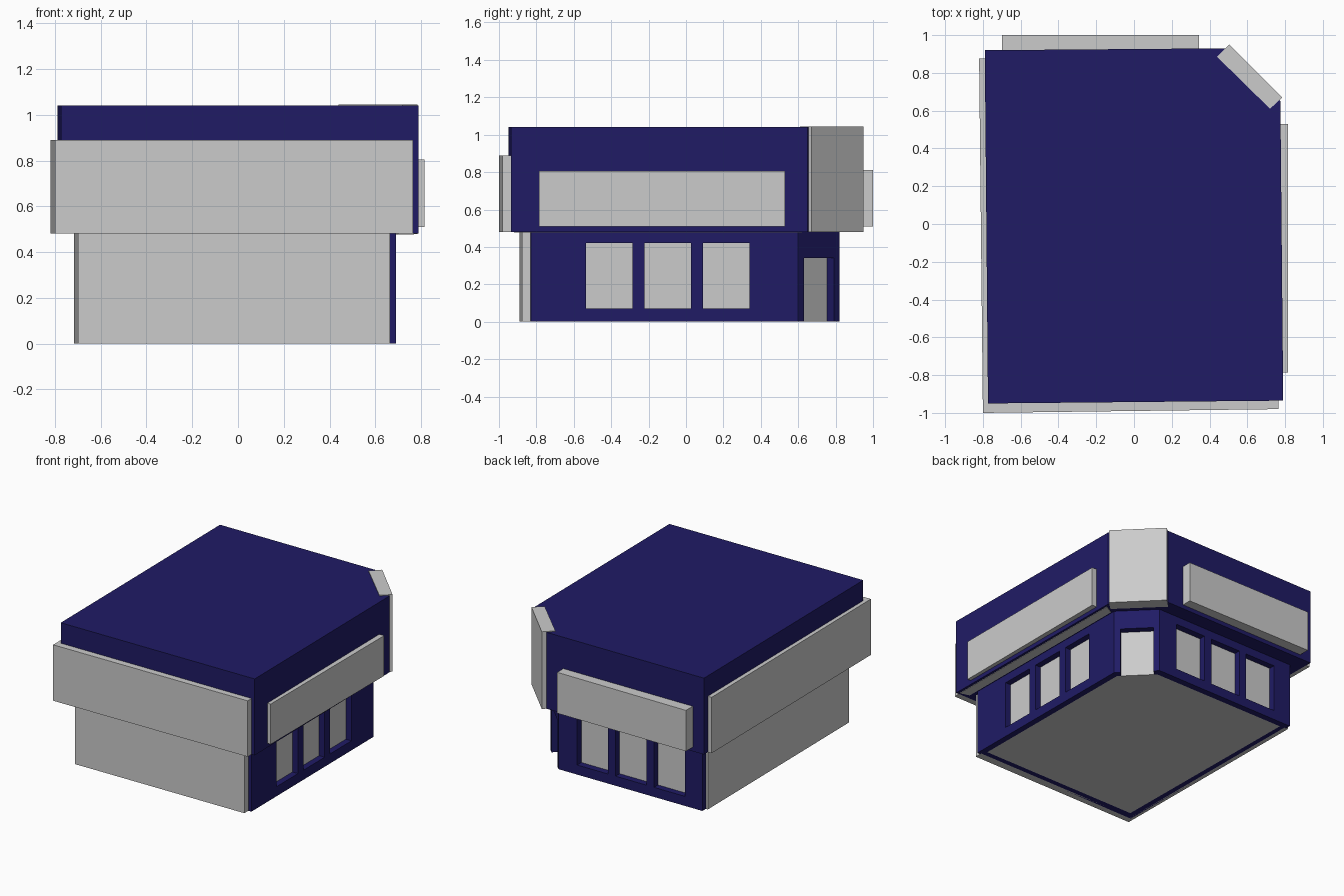
import bpy, bmesh

if "Cube" in bpy.data.objects:
    bpy.data.objects.remove(bpy.data.objects["Cube"])

navy = bpy.data.materials.new("navy")
navy.diffuse_color = (0.014, 0.011, 0.13, 1)
navy.use_nodes = True
navy.node_tree.nodes["Principled BSDF"].inputs["Base Color"].default_value = navy.diffuse_color


def prism(name, outline, z0, z1, mat=None):
    """Extrude a plan outline from z0 up to z1."""
    bm = bmesh.new()
    face = bm.faces.new([bm.verts.new((x, y, z0)) for x, y in outline])
    top = bmesh.ops.extrude_face_region(bm, geom=[face])["geom"]
    bmesh.ops.translate(bm, vec=(0, 0, z1 - z0),
                        verts=[g for g in top if isinstance(g, bmesh.types.BMVert)])
    bmesh.ops.recalc_face_normals(bm, faces=bm.faces)
    mesh = bpy.data.meshes.new(name)
    bm.to_mesh(mesh)
    bm.free()
    obj = bpy.data.objects.new(name, mesh)
    bpy.context.collection.objects.link(obj)
    if mat:
        mesh.materials.append(mat)
    return obj


def rect(x0, x1, y0, y1):
    return [(x0, y0), (x1, y0), (x1, y1), (x0, y1)]


# Ground storey: navy wall shell around a grey core that shows through the openings
lower_plan = [(-0.70, 0.81), (0.46, 0.82), (0.68, 0.60), (0.69, -0.83), (-0.68, -0.845)]
core_plan = [(-0.65, 0.765), (0.44, 0.77), (0.635, 0.575), (0.645, -0.78), (-0.63, -0.79)]
walls = prism("ground_floor_walls", lower_plan, 0, 0.48, navy)
prism("ground_floor_interior", core_plan, 0, 0.48)

# Openings: interior, corner door, three windows on the right and three on the back
cutters = [prism("interior_cutter", core_plan, -0.1, 0.6),
           prism("door_cutter", [(0.70, 0.68), (0.54, 0.84), (0.42, 0.72), (0.58, 0.56)],
                 -0.1, 0.34)]
for i in range(3):
    y = -0.535 + 0.3125 * i
    x = -0.56 + 0.31 * i
    cutters.append(prism("right_window_cutter", rect(0.55, 0.80, y, y + 0.25), 0.07, 0.42))
    cutters.append(prism("back_window_cutter", rect(x, x + 0.25, 0.70, 0.90), 0.07, 0.42))
for c in cutters:
    c.hide_render = True
    c.hide_set(True)
    mod = walls.modifiers.new(c.name, 'BOOLEAN')
    mod.operation = 'DIFFERENCE'
    mod.solver = 'EXACT'
    mod.object = c

# Overhanging upper storey
prism("upper_storey", [(-0.79, 0.92), (0.48, 0.93), (0.775, 0.65), (0.79, -0.935),
                       (-0.773, -0.95)], 0.48, 1.04, navy)
prism("right_soffit", [(0.70, -0.90), (0.77, -0.92), (0.76, 0.62), (0.69, 0.58)], 0.477, 0.49)

# Plain cladding on the front and left
prism("front_lower_cladding", [(-0.70, -0.89), (0.665, -0.877), (0.665, -0.82), (-0.70, -0.83)],
      0, 0.48)
prism("left_lower_cladding", [(-0.716, 0.77), (-0.70, -0.89), (-0.67, -0.89), (-0.685, 0.77)],
      0, 0.48)
prism("front_upper_cladding", [(-0.80, -1.0), (0.765, -0.98), (0.765, -0.93), (-0.80, -0.945)],
      0.48, 0.89)
prism("left_upper_cladding", [(-0.82, 0.875), (-0.80, -0.998), (-0.765, -0.998), (-0.78, 0.875)],
      0.48, 0.89)

# Blank sign boards and corner panel
prism("right_sign_board", rect(0.77, 0.815, -0.785, 0.53), 0.51, 0.805)
prism("back_sign_board", rect(-0.70, 0.345, 0.91, 1.0), 0.51, 0.81)
prism("corner_panel", [(0.44, 0.885), (0.505, 0.95), (0.785, 0.67), (0.72, 0.61)], 0.479, 1.045)
